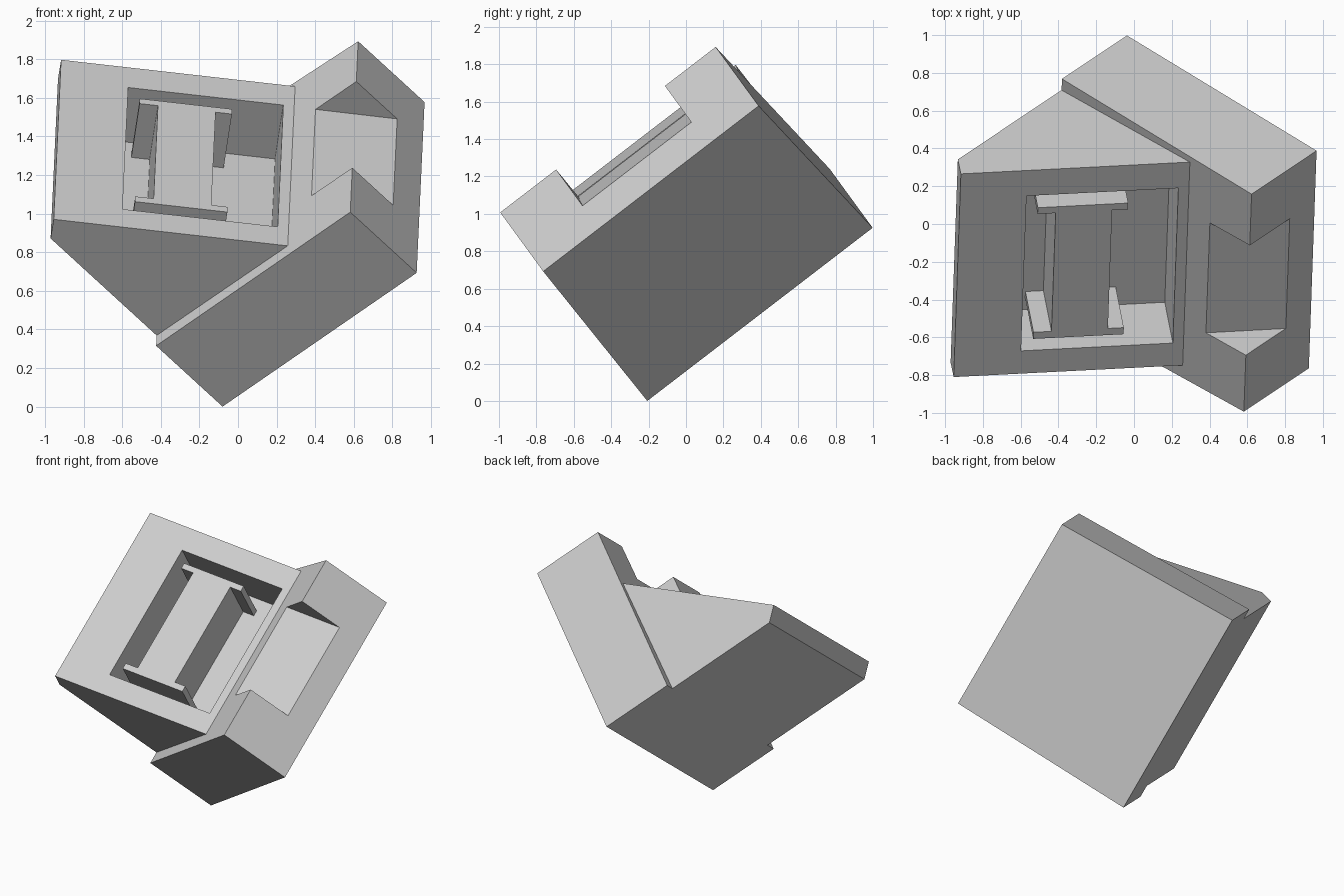
import bpy, bmesh, math
from mathutils import Matrix, Vector

cube = bpy.data.objects.get("Cube")
if cube:
    bpy.data.objects.remove(cube, do_unlink=True)

grey = bpy.data.materials.new("plain grey")
grey.use_nodes = True
COLOUR = (0.6, 0.6, 0.6, 1)
grey.diffuse_color = COLOUR
grey.node_tree.nodes["Principled BSDF"].inputs["Base Color"].default_value = COLOUR


def frame(origin, x, y):
    """Right-handed frame from an origin, an x axis and an approximate y axis."""
    x = Vector(x).normalized()
    z = x.cross(Vector(y)).normalized()
    rot = Matrix((x, z.cross(x), z)).transposed()
    return Matrix.Translation(origin) @ rot.to_4x4()


def prism(name, outline, low, high, where):
    """Extrude a 2D outline from low to high along the frame's z axis."""
    bm = bmesh.new()
    face = bm.faces.new([bm.verts.new((x, y, low)) for x, y in outline])
    new = bmesh.ops.extrude_face_region(bm, geom=[face])["geom"]
    bmesh.ops.translate(bm, vec=(0, 0, high - low),
                        verts=[g for g in new if isinstance(g, bmesh.types.BMVert)])
    bmesh.ops.recalc_face_normals(bm, faces=bm.faces)
    mesh = bpy.data.meshes.new(name)
    bm.to_mesh(mesh)
    bm.free()
    mesh.materials.append(grey)
    obj = bpy.data.objects.new(name, mesh)
    bpy.context.collection.objects.link(obj)
    obj.matrix_world = where
    return obj


def rect(x0, x1, y0, y1):
    return [(x0, y0), (x1, y0), (x1, y1), (x0, y1)]


def combine(target, other, operation):
    """Apply a boolean and remove the helper."""
    mod = target.modifiers.new(operation, "BOOLEAN")
    mod.operation, mod.object, mod.solver = operation, other, "EXACT"
    bpy.context.view_layer.update()
    bpy.context.view_layer.objects.active = target
    bpy.ops.object.modifier_apply(modifier=mod.name)
    bpy.data.objects.remove(other, do_unlink=True)


# Frames: tilted slab, wedge cross-section, and the sloping panel on the wedge
slab = frame((-0.08, -0.207, 0), (0.749, -0.42, 0.512), (0.028, 0.793, 0.609))
section = slab @ Matrix.Rotation(math.pi / 2, 4, "X")
slope = slab @ frame((0.095, 0, 1.433), (0.805, 0, -0.906), (0, 1, 0))

# Slightly tapered slab with the wedge rising from it
body = prism("body", [(0, 0), (1.342, 0.009), (1.342, 1.462), (0, 1.52)], 0, 0.52, slab)
wedge = prism("wedge", [(0, 0.3), (0, 1.35), (0.095, 1.433), (0.905, 0.522), (1.102, 0.3)],
              -1.445, -0.088, section)
combine(body, wedge, "UNION")

# Diagonal notch across the slab's outer edge
notch = prism("notch", [(1.06, 0.52), (1.342, 0.2), (1.518, 0), (1.6, 0.8), (0.813, 0.8)],
              -1.12, -0.386, section)
combine(body, notch, "DIFFERENCE")

# Deep pocket in the sloping panel
DEPTH = 0.355
pocket = prism("pocket", rect(0.355, 1.165, 0.24, 1.275), -DEPTH, 0.1, slope)
combine(body, pocket, "DIFFERENCE")

# Flanged block standing in the pocket, flush with the panel
right = [(0.9, 0.316), (0.9, 0.36), (0.815, 0.36), (0.815, 1.15), (0.9, 1.15), (0.9, 1.192)]
left = [(0.418, 1.192), (0.418, 1.15), (0.514, 1.15), (0.514, 0.36), (0.418, 0.36), (0.418, 0.316)]
prism("flanged_block", right + left, -DEPTH, 0, slope)
